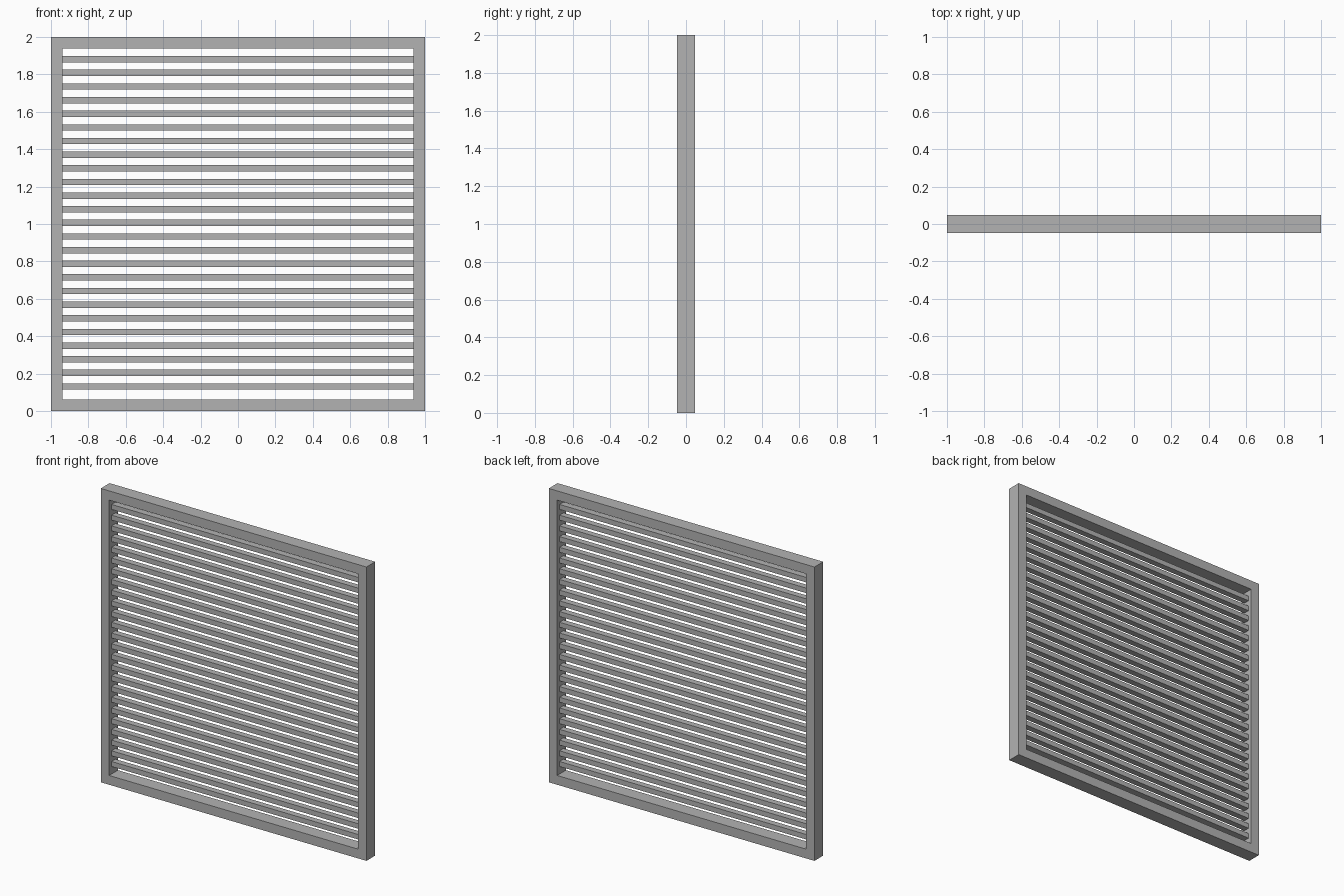
import bpy

cube = bpy.data.objects.get("Cube")
if cube:
    bpy.data.objects.remove(cube, do_unlink=True)

grey = bpy.data.materials.new("mid_grey")
grey.use_nodes = True
colour = (0.45, 0.45, 0.45, 1)
grey.diffuse_color = colour
grey.node_tree.nodes["Principled BSDF"].inputs["Base Color"].default_value = colour

HALF = 0.047   # half depth of the frame
BAR = 0.063    # width of the frame members
SLATS = 25
PITCH = 0.0729


def finish(obj, name):
    obj.name = name
    obj.data.name = name
    obj.data.materials.append(grey)
    return obj


def box(name, centre, size):
    bpy.ops.mesh.primitive_cube_add(size=1, location=centre)
    obj = bpy.context.object
    obj.scale = size
    bpy.ops.object.transform_apply(location=False, rotation=False, scale=True)
    return finish(obj, name)


# Square frame: outer and inner loops joined as one closed ring
inner = 1 - BAR
rings = [(1, -HALF), (inner, -HALF), (inner, HALF), (1, HALF)]
corners = [(-1, -1), (1, -1), (1, 1), (-1, 1)]
verts = [(cx * r, y, 1 + cz * r) for r, y in rings for cx, cz in corners]
faces = []
for ring in range(4):
    a, b = ring * 4, (ring + 1) % 4 * 4
    for i in range(4):
        j = (i + 1) % 4
        faces.append((a + i, a + j, b + j, b + i))
mesh = bpy.data.meshes.new("frame")
mesh.from_pydata(verts, [], faces)
frame = bpy.data.objects.new("frame", mesh)
bpy.context.collection.objects.link(frame)
finish(frame, "frame")

# Horizontal slats, evenly spaced and centred in the frame depth
for i in range(SLATS):
    z = 1.006 + (i - (SLATS - 1) / 2) * PITCH
    box(f"slat_{i + 1}", (0, 0, z), (2 * inner, 0.042, 0.034))
